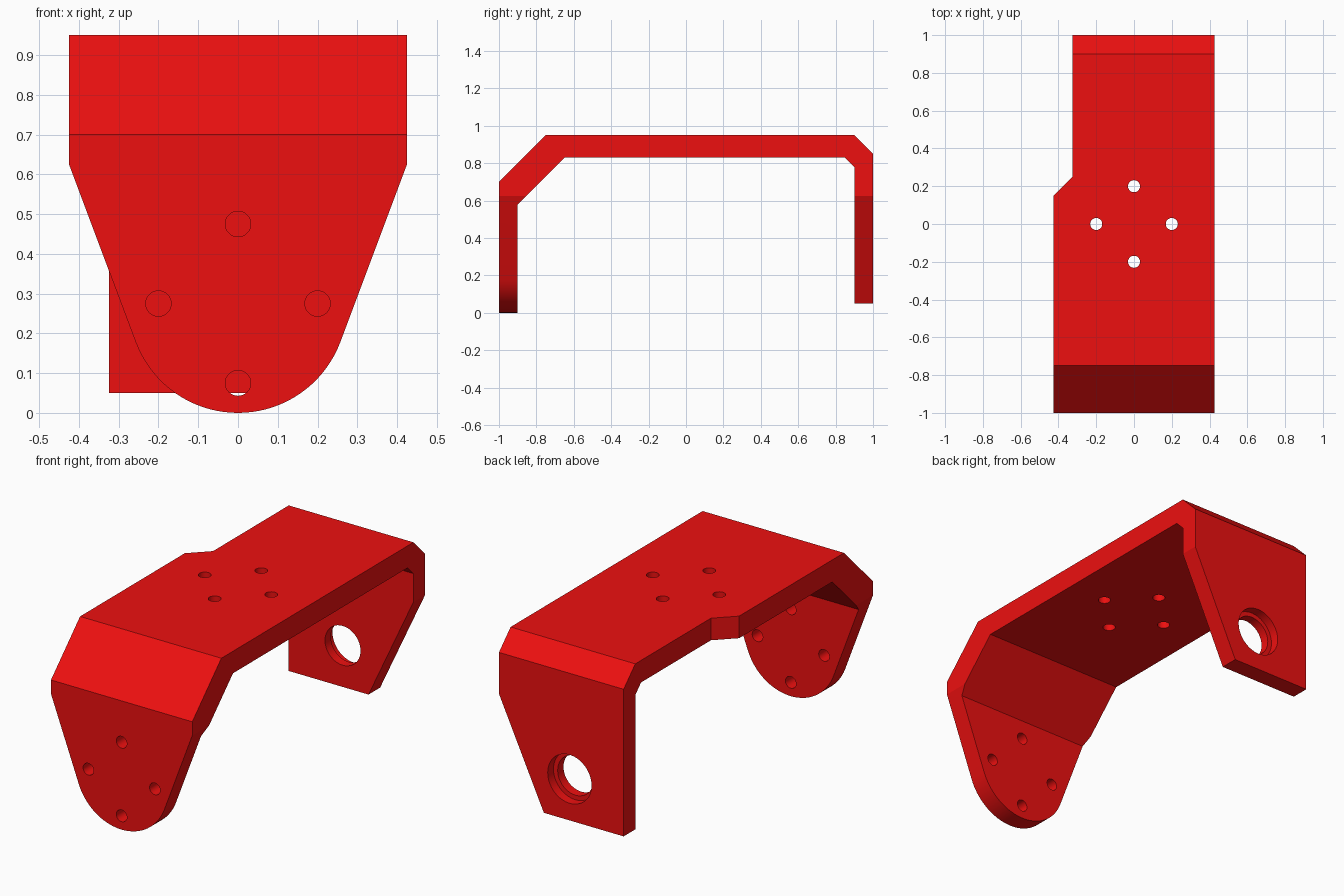
import bpy, bmesh, math
from mathutils import Vector

if "Cube" in bpy.data.objects:
    bpy.data.objects.remove(bpy.data.objects["Cube"])


def prism(name, pts, axis, lo, hi):
    """Extrude a 2D outline along x (pts = y,z), y (pts = x,z) or z (pts = x,y)."""
    place = {'x': lambda a, b, d: (d, a, b),
             'y': lambda a, b, d: (a, d, b),
             'z': lambda a, b, d: (a, b, d)}[axis]
    bm = bmesh.new()
    face = bm.faces.new([bm.verts.new(place(a, b, lo)) for a, b in pts])
    ext = bmesh.ops.extrude_face_region(bm, geom=[face])
    verts = [g for g in ext['geom'] if isinstance(g, bmesh.types.BMVert)]
    bmesh.ops.translate(bm, verts=verts, vec=Vector(place(0, 0, hi - lo)))
    bmesh.ops.recalc_face_normals(bm, faces=bm.faces)
    mesh = bpy.data.meshes.new(name)
    bm.to_mesh(mesh)
    bm.free()
    ob = bpy.data.objects.new(name, mesh)
    bpy.context.collection.objects.link(ob)
    return ob


def circle(cx, cy, r, n=40):
    return [(cx + r * math.cos(2 * math.pi * i / n),
             cy + r * math.sin(2 * math.pi * i / n)) for i in range(n)]


def cut(target, cutter, operation='DIFFERENCE'):
    mod = target.modifiers.new(cutter.name, 'BOOLEAN')
    mod.operation = operation
    mod.solver = 'EXACT'
    mod.object = cutter
    bpy.context.view_layer.objects.active = target
    bpy.ops.object.modifier_apply(modifier=mod.name)
    bpy.data.objects.remove(cutter)


# Bent plate: side profile, left oversize in width and at the front foot
side = [(-1, -0.2), (-1, 0.7), (-0.75, 0.95), (0.9, 0.95), (1, 0.85), (1, 0.05),
        (0.9, 0.05), (0.9, 0.78), (0.85, 0.83), (-0.65, 0.83), (-0.9, 0.58), (-0.9, -0.2)]
bracket = prism("bracket", side, 'x', -0.6, 0.6)

# Plan outline with the stepped left edge
plan = [(-0.425, -1.2), (0.425, -1.2), (0.425, 1.2), (-0.325, 1.2), (-0.325, 0.25), (-0.425, 0.15)]
cut(bracket, prism("plan_outline", plan, 'z', -1, 2), 'INTERSECT')

# Front leg: tapered sides running tangent into a rounded foot
R = 0.275
corner = Vector((0.425, 0.625))
to_corner = corner - Vector((0, R))
tangent = math.atan2(to_corner.y, to_corner.x) - math.acos(R / to_corner.length)
sweep = math.pi + 2 * tangent
arc = []
for i in range(37):
    a = tangent - sweep * i / 36
    arc.append((R * math.cos(a), R + R * math.sin(a)))
tip = corner + (corner - Vector(arc[0])) * 0.4
foot = [(tip.x, tip.y)] + arc + [(-tip.x, tip.y), (-0.8, tip.y), (-0.8, -0.4), (0.8, -0.4), (0.8, tip.y)]
cut(bracket, prism("front_trim", foot, 'y', -1.2, -0.5))

# Back leg: taper on the right side only
low = Vector((0.155, 0.05))
a, b = low - (corner - low) * 0.3, corner + (corner - low) * 0.3
cut(bracket, prism("back_trim", [tuple(a), tuple(b), (0.8, b.y), (0.8, a.y)], 'y', 0.7, 1.2))

# Bolt circles in the front leg and the top
for dx, dy in ((0.2, 0), (-0.2, 0), (0, 0.2), (0, -0.2)):
    cut(bracket, prism("leg_hole", circle(dx, R + dy, 0.032, 32), 'y', -1.2, -0.7))
    cut(bracket, prism("top_hole", circle(dx, dy, 0.032, 32), 'z', 0.7, 1.1))

# Bearing hole with an outer counterbore in the back leg
cut(bracket, prism("bearing_hole", circle(0, R, 0.107), 'y', 0.8, 1.2))
cut(bracket, prism("counterbore", circle(0, R, 0.132), 'y', 0.95, 1.2))

# Red finish and shading
red = bpy.data.materials.new("red")
red.diffuse_color = (0.85, 0.005, 0.005, 1)
red.use_nodes = True
red.node_tree.nodes["Principled BSDF"].inputs["Base Color"].default_value = red.diffuse_color
bracket.data.materials.clear()
bracket.data.materials.append(red)
for p in bracket.data.polygons:
    p.material_index = 0
bpy.ops.object.select_all(action='DESELECT')
bracket.select_set(True)
bpy.context.view_layer.objects.active = bracket
bpy.ops.object.shade_smooth_by_angle(angle=math.radians(15))
